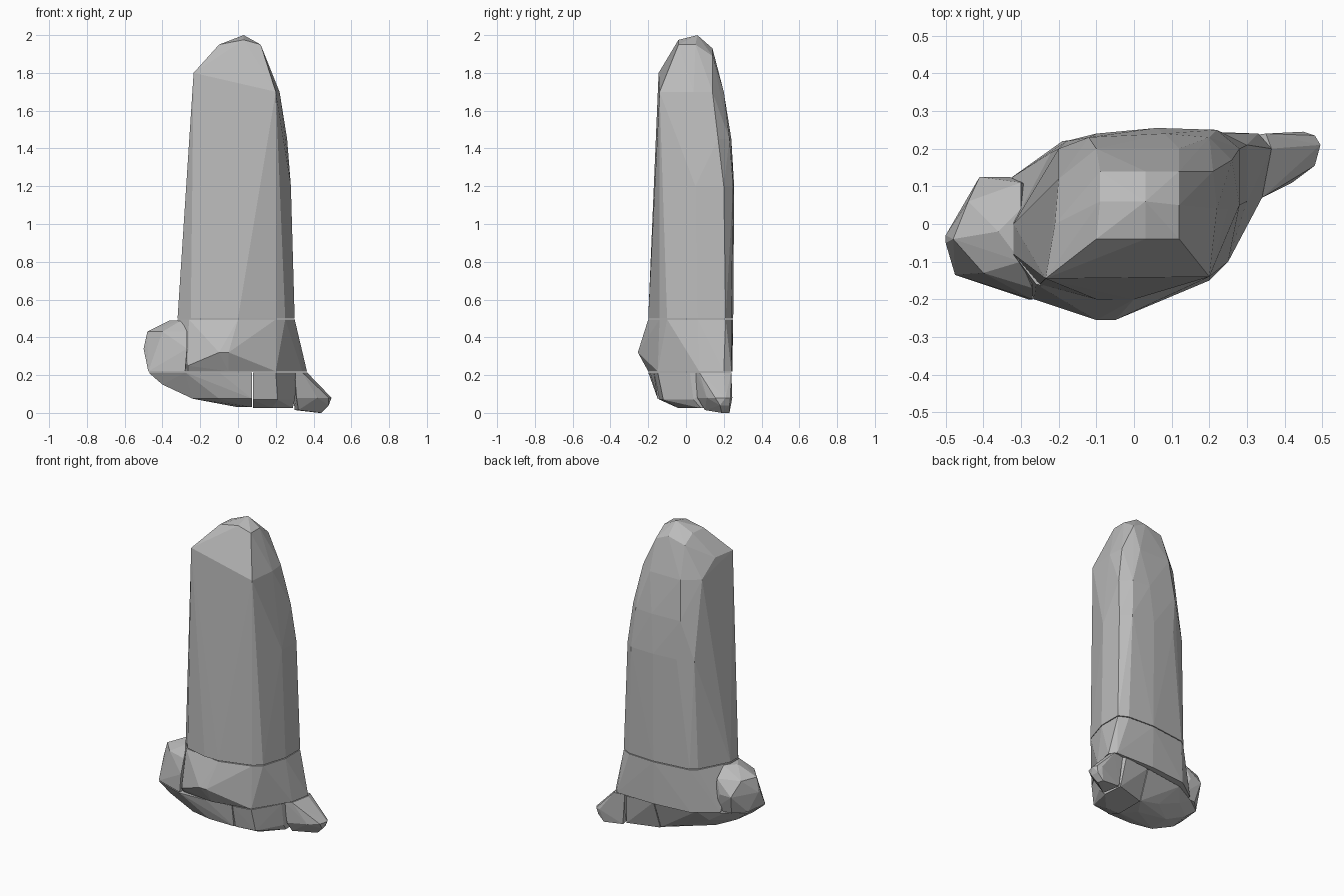
import bpy
import bmesh

# Remove the default object
default_cube = bpy.data.objects.get("Cube")
if default_cube:
    bpy.data.objects.remove(default_cube, do_unlink=True)

# Single stone colour
stone = bpy.data.materials.new("stone_grey")
stone.use_nodes = True
colour = (0.5, 0.5, 0.5, 1)
stone.diffuse_color = colour
shader = next(node for node in stone.node_tree.nodes if node.type == 'BSDF_PRINCIPLED')
shader.inputs["Base Color"].default_value = colour
shader.inputs["Roughness"].default_value = 0.8


def chiselled_block(name, corners):
    """Wrap a flat-faced convex stone around corner points given in hundredths."""
    mesh = bpy.data.meshes.new(name)
    bm = bmesh.new()
    for corner in corners:
        bm.verts.new([value / 100 for value in corner])
    result = bmesh.ops.convex_hull(bm, input=bm.verts[:])
    loose = {item for item in result["geom_interior"] + result["geom_unused"]
             if isinstance(item, bmesh.types.BMVert)}
    bmesh.ops.delete(bm, geom=list(loose), context='VERTS')
    bmesh.ops.recalc_face_normals(bm, faces=bm.faces[:])
    bm.to_mesh(mesh)
    bm.free()
    mesh.materials.append(stone)
    block = bpy.data.objects.new(name, mesh)
    bpy.context.scene.collection.objects.link(block)
    return block


def level(height, outline):
    """Lift a plan outline to one height."""
    return [(x, y, height) for x, y in outline]


# Tall standing slab: bottom outline, bowed back, shoulders and faceted crown
slab_foot = level(50, [(-32, -8), (-32, 0), (-22, 19), (-18, 22), (6, 25), (24, 24),
                       (30, 21), (30, 6), (25, -10), (20, -14), (0, -20), (-10, -20),
                       (-25, -16)])
slab_back = level(120, [(-20, 20), (-10, 24), (6, 25.5), (22, 25), (28, 20), (28, 5)])
slab_shoulder = level(145, [(-12, 23), (8, 24), (20, 23), (26, 17), (25, 4)])
slab_brow = level(170, [(20, -14), (22, 4), (21, 14), (12, 20), (-10, 20), (-20, 12)])
slab_crown = [(-23.5, -14.5, 180), (-10, -4, 195), (3, -4, 197.5), (12, -4, 195),
              (3, 6, 200), (12, 5, 195), (12, 14, 189), (3, 14, 193), (-9, 14, 190),
              (-9, 6, 195), (-21, 0, 180)]
chiselled_block("standing_slab",
                slab_foot + slab_back + slab_shoulder + slab_brow + slab_crown)

# Collar under the slab, swelling towards the front
collar_top = level(49.5, [(-32, -8), (-32, 0), (-22, 19), (-18, 22), (6, 25), (24, 24),
                          (30, 21), (30, 6), (25, -10), (20, -14), (0, -20), (-26, -16)])
collar_bottom = level(22, [(-26.5, -18), (-33, 12), (-19, 22), (6, 24.5), (33, 24),
                           (36.5, 20), (34, 7), (20, -15), (-5, -20)])
collar_swell = [(-10, -25.5, 32), (-5, -25.5, 32), (-26.5, -20, 25)]
chiselled_block("collar", collar_top + collar_bottom + collar_swell)

# Side boulder leaning on the collar
chiselled_block("side_boulder",
                level(49, [(-30, -10), (-30, 4), (-36, -2)])
                + level(43, [(-48, -4), (-44, 6), (-40, -13), (-27, -17), (-30, 11)])
                + level(34, [(-50, -3), (-50, -5), (-41, 12.5), (-33, 12.5), (-27, -20)])
                + level(22, [(-47.5, -13.5), (-46, 2), (-28, -20), (-39, 9), (-27, 10)]))

# Base stone with a sloping underside
chiselled_block("base_stone",
                level(21.5, [(-47.5, -13.5), (-46, 2), (-28, -20), (-10, -19), (7.5, -17),
                             (7.5, 22), (-20, 18), (-35, 10)])
                + level(15, [(-40, -12), (-38, 2), (-25, 12)])
                + level(7.5, [(-24, -12), (-23, 2), (-10, -15), (7.5, -15), (-8, 13)])
                + level(3, [(7.5, -4), (7.5, 15), (0, 4)]))

# Corner stone beside the base
chiselled_block("corner_stone",
                level(21.5, [(8, -17), (20, -15), (30, 2), (32, 20), (26, 24), (8, 22)])
                + level(7, [(8, -14), (21, -12), (30, 4)])
                + level(2.5, [(8, -4), (18, -4), (29, 8), (28, 21), (8, 15)]))

# Pointed toe stone
chiselled_block("toe_stone",
                level(21.5, [(30, 5), (34, 7), (36.5, 20), (35, 24), (28, 23)])
                + level(8, [(31, 6), (42, 11), (48, 15.5), (49.5, 21), (48, 23.5), (45, 24.5)])
                + level(4, [(48, 18), (47, 23)])
                + level(0, [(44, 19), (43, 23)])
                + level(1.5, [(32, 10), (30, 22)]))
